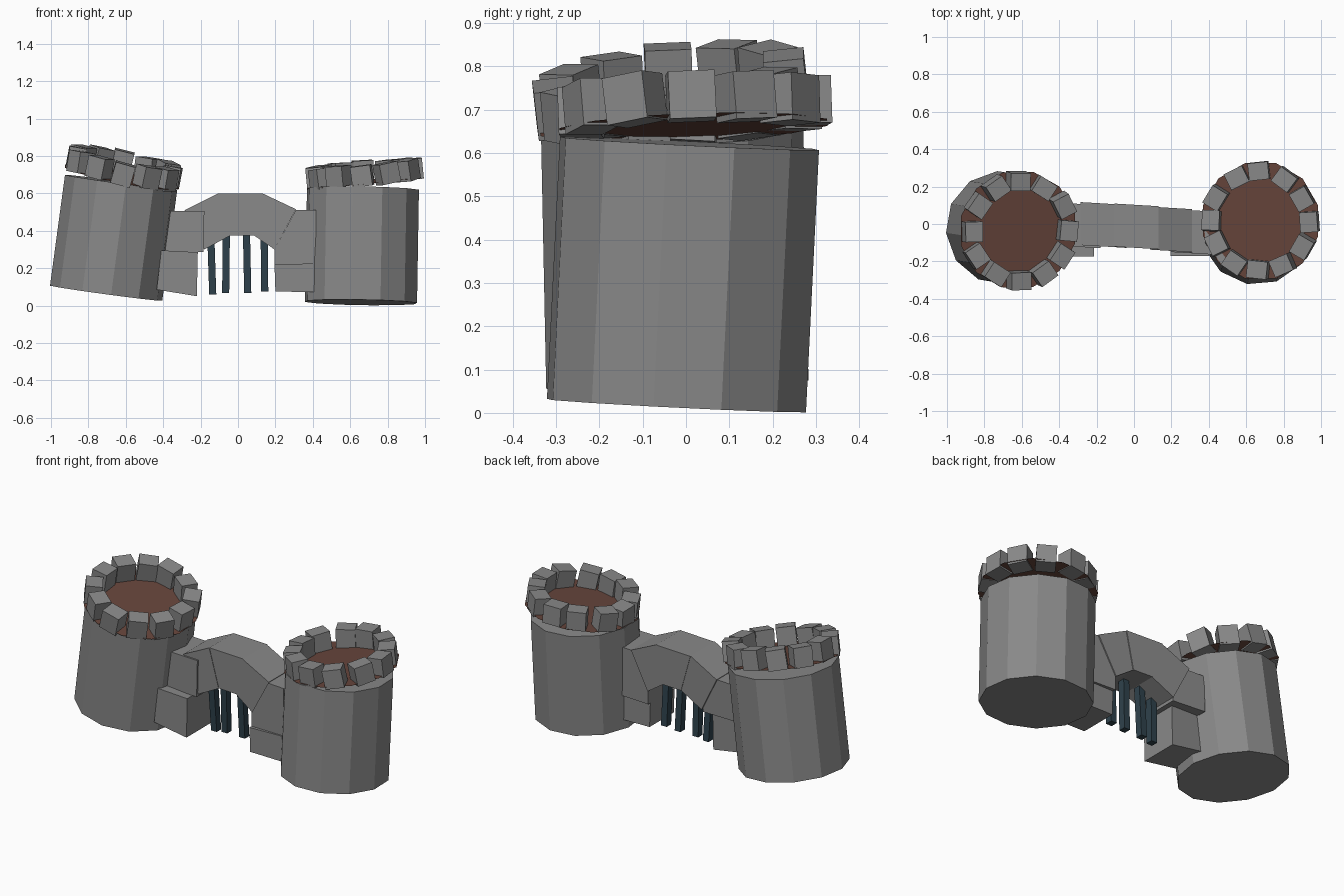
import bpy, bmesh, math, random
from mathutils import Vector, Matrix

if "Cube" in bpy.data.objects:
    bpy.data.objects.remove(bpy.data.objects["Cube"])

random.seed(4)


def material(name, rgb):
    m = bpy.data.materials.new(name)
    m.diffuse_color = (*rgb, 1)
    m.use_nodes = True
    m.node_tree.nodes["Principled BSDF"].inputs["Base Color"].default_value = m.diffuse_color
    return m


STONE = material("dark_stone", (0.25, 0.25, 0.25))
BROWN = material("brown_floor", (0.13, 0.058, 0.043))
TEAL = material("dark_iron", (0.028, 0.054, 0.072))


def finish(bm, name, mat=STONE):
    bmesh.ops.recalc_face_normals(bm, faces=bm.faces)
    me = bpy.data.meshes.new(name)
    bm.to_mesh(me)
    bm.free()
    ob = bpy.data.objects.new(name, me)
    bpy.context.collection.objects.link(ob)
    me.materials.append(mat)
    return ob


def tilt(center, normal):
    # frame with z along the normal, keeping x close to world x
    z = Vector(normal).normalized()
    x = (Vector((1, 0, 0)) - z * z.x).normalized()
    y = z.cross(x)
    return Matrix.Translation(center) @ Matrix((x, y, z)).transposed().to_4x4()


def tower(side, foot, top, phase, floor_c, floor_n, block_h):
    # leaning twelve-sided body
    foot, top = Vector(foot), Vector(top)
    axis = top - foot
    bm = bmesh.new()
    bmesh.ops.create_cone(bm, cap_ends=True, segments=12, radius1=0.304, radius2=0.304,
                          depth=axis.length,
                          matrix=tilt((foot + top) / 2, axis) @ Matrix.Rotation(math.radians(phase), 4, 'Z'))
    finish(bm, side + "_tower_body")

    # floor plate, tilted separately from the body
    frame = tilt(floor_c, floor_n)
    bm = bmesh.new()
    bmesh.ops.create_circle(bm, cap_ends=True, segments=12, radius=0.32,
                            matrix=frame @ Matrix.Rotation(math.radians(15), 4, 'Z'))
    finish(bm, side + "_tower_floor", BROWN)

    # ring of slightly crooked battlement blocks
    bm = bmesh.new()
    for i in range(12):
        r = random.uniform
        m = (frame @ Matrix.Rotation(math.tau * i / 12 + r(-.04, .04), 4, 'Z')
             @ Matrix.Translation((0.264 + r(-.006, .006), 0, block_h / 2 - 0.008 + r(-.006, .006)))
             @ Matrix.Rotation(r(-.1, .1), 4, 'X') @ Matrix.Rotation(r(-.1, .1), 4, 'Z')
             @ Matrix.Diagonal((0.094, 0.108, block_h, 1)))
        bmesh.ops.create_cube(bm, size=1, matrix=m)
    finish(bm, side + "_battlements")


tower("left", (-0.705, -0.02, 0.066), (-0.625, -0.032, 0.658), 5,
      (-0.62, -0.03, 0.688), (0.19, -0.11, 1), 0.115)
tower("right", (0.658, -0.022, 0.017), (0.668, 0.008, 0.622), 20,
      (0.677, 0.017, 0.66), (-0.10, -0.035, 1), 0.11)


def stone(name, profile, yc, depth=0.23, slope=-0.06):
    # front profile (x, z) extruded in y, following the slight turn of the arch
    bm = bmesh.new()
    rings = [[bm.verts.new((x, yc + slope * x + s * depth / 2, z)) for x, z in profile]
             for s in (-1, 1)]
    n = len(profile)
    bm.faces.new(rings[0])
    bm.faces.new(rings[1][::-1])
    for i in range(n):
        j = (i + 1) % n
        bm.faces.new((rings[0][i], rings[1][i], rings[1][j], rings[0][j]))
    finish(bm, name)


# gate arch stones
stone("arch_left_foot", [(-.435, .085), (-.22, .05), (-.215, .285), (-.41, .295)], -0.06, slope=0)
stone("arch_left_post", [(-.395, .29), (-.185, .285), (-.18, .505), (-.39, .505)], -0.025)
stone("arch_left_haunch", [(-.18, .30), (-.04, .375), (-.105, .60), (-.285, .51)], -0.015)
stone("arch_keystone", [(-.04, .375), (.085, .375), (.13, .60), (-.105, .60)], -0.012)
stone("arch_right_haunch", [(.085, .375), (.195, .30), (.31, .515), (.13, .60)], -0.017)
stone("arch_right_post", [(.195, .22), (.415, .22), (.418, .51), (.31, .512), (.195, .30)], -0.023)
stone("arch_right_foot", [(.20, .075), (.41, .072), (.41, .225), (.195, .22)], -0.055, slope=0)

# portcullis bars
for i, (xt, xb, zt, zb) in enumerate([(-.145, -.135, .36, .058), (-.062, -.066, .40, .068),
                                      (.045, .052, .40, .068), (.14, .143, .36, .075)]):
    bm = bmesh.new()
    bmesh.ops.create_cube(bm, size=1)
    for v in bm.verts:
        up = v.co.z > 0
        v.co = ((xt if up else xb) + v.co.x * 0.038,
                (-0.03 if up else -0.015) + v.co.y * 0.042, zt if up else zb)
    finish(bm, f"gate_bar_{i + 1}", TEAL)
